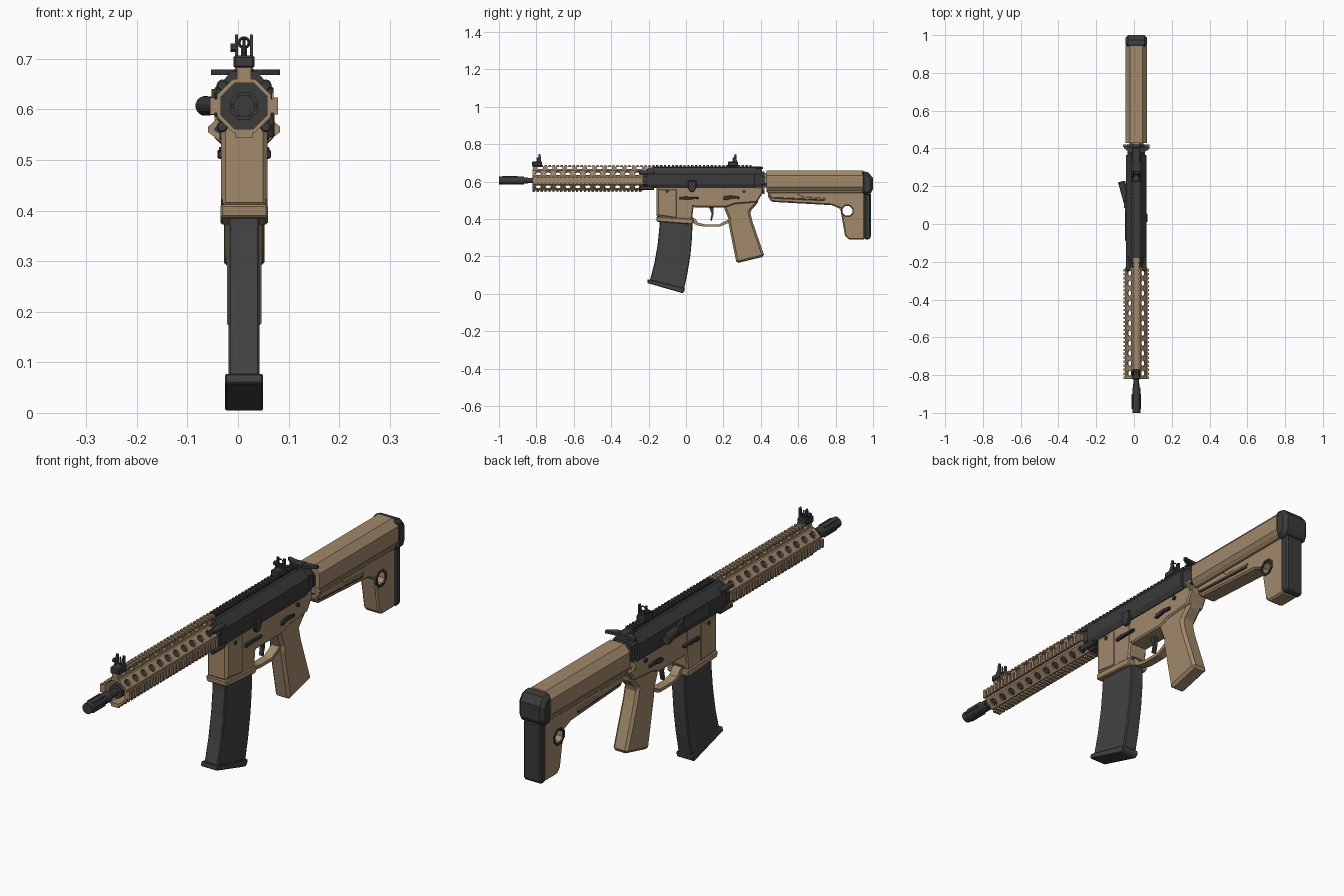
import bpy, bmesh, math
from mathutils import Matrix, Vector

if "Cube" in bpy.data.objects:
    bpy.data.objects.remove(bpy.data.objects["Cube"])

AX, AZ = 0.012, 0.607          # bore axis


def material(name, col):
    m = bpy.data.materials.new(name)
    m.diffuse_color = (*col, 1)
    m.use_nodes = True
    m.node_tree.nodes["Principled BSDF"].inputs["Base Color"].default_value = m.diffuse_color
    return m


TAN = material("tan", (0.36, 0.25, 0.145))
DARK = material("dark grey", (0.043, 0.043, 0.045))
MAG = material("polymer grey", (0.056, 0.056, 0.056))


def finish(name, bm, mat, bev=0):
    bmesh.ops.recalc_face_normals(bm, faces=bm.faces)
    me = bpy.data.meshes.new(name)
    bm.to_mesh(me)
    bm.free()
    me.materials.append(mat)
    o = bpy.data.objects.new(name, me)
    bpy.context.collection.objects.link(o)
    if bev:
        b = o.modifiers.new("chamfer", 'BEVEL')
        b.width, b.segments, b.limit_method, b.angle_limit = bev, 1, 'ANGLE', math.radians(40)
    return o


def extrude(name, pts, vec, mat, bev=0):
    bm = bmesh.new()
    f = bm.faces.new([bm.verts.new(p) for p in pts])
    r = bmesh.ops.extrude_face_region(bm, geom=[f])
    bmesh.ops.translate(bm, vec=vec, verts=[v for v in r['geom'] if isinstance(v, bmesh.types.BMVert)])
    return finish(name, bm, mat, bev)


def side(name, pts, hw, mat, bev=0, x=AX):          # (y, z) profile across x
    return extrude(name, [(x - hw, y, z) for y, z in pts], (2 * hw, 0, 0), mat, bev)


def section(name, half, y0, y1, mat, bev=0):        # mirrored (x, z) half section along y
    pts = half + [(-x, z) for x, z in reversed(half)]
    return extrude(name, [(AX + x, y0, z) for x, z in pts], (0, y1 - y0, 0), mat, bev)


def add_cyl(bm, p0, p1, r0, r1, n):
    d = Vector(p1) - Vector(p0)
    m = Matrix.Translation((Vector(p0) + Vector(p1)) / 2) @ d.to_track_quat('Z', 'Y').to_matrix().to_4x4()
    bmesh.ops.create_cone(bm, cap_ends=True, segments=n, radius1=r0, radius2=r1, depth=d.length,
                          matrix=m @ Matrix.Rotation(math.pi / n, 4, 'Z'))


def cyl(name, p0, p1, r0, r1, mat, n=8, bev=0):
    bm = bmesh.new()
    add_cyl(bm, p0, p1, r0, r1, n)
    return finish(name, bm, mat, bev)


def barrel(name, y0, y1, r, mat, n=8):
    return cyl(name, (AX, y0, AZ), (AX, y1, AZ), r, r, mat, n)


def add_box(bm, lo, hi, mat4=Matrix()):
    c, s = (Vector(lo) + Vector(hi)) / 2, Vector(hi) - Vector(lo)
    bmesh.ops.create_cube(bm, size=1, matrix=mat4 @ Matrix.Translation(c) @ Matrix.Diagonal((*s, 1)))


def box(name, lo, hi, mat, bev=0):
    bm = bmesh.new()
    add_box(bm, lo, hi)
    return finish(name, bm, mat, bev)


def cut(o, bm):
    c = finish("cutter", bm, TAN)
    c.hide_render = True
    b = o.modifiers.new("holes", 'BOOLEAN')
    b.operation, b.solver, b.object = 'DIFFERENCE', 'EXACT', c
    me = bpy.data.meshes.new_from_object(o.evaluated_get(bpy.context.evaluated_depsgraph_get()))
    o.modifiers.clear()
    o.data = me
    bpy.data.objects.remove(c)


def rail(name, r0, r1, ang, y0, y1, mat, hw=0.017):  # toothed accessory rail
    bm = bmesh.new()
    T = Matrix.Translation((AX, 0, AZ)) @ Matrix.Rotation(ang, 4, 'Y')
    mid = r1 - 0.007
    add_box(bm, (-hw * .8, y0, r0), (hw * .8, y1, mid), T)
    n = round((y1 - y0) / 0.021)
    for i in range(n):
        y = y0 + (y1 - y0) * i / n
        add_box(bm, (-hw, y, mid - 0.002), (hw, y + 0.012, r1), T)
    return finish(name, bm, mat)


# Muzzle and barrel
barrel("flash_hider", -1.0, -0.865, 0.022, DARK, 12)
barrel("flash_hider_collar", -0.87, -0.845, 0.017, DARK, 12)
barrel("barrel", -0.86, -0.2, 0.014, DARK, 12)
bm = bmesh.new()
for i in range(6):
    a = i * math.pi / 3
    p = Vector((AX + 0.022 * math.cos(a), 0, AZ + 0.022 * math.sin(a)))
    add_box(bm, p + Vector((-.003, -.98, -.003)), p + Vector((.003, -.90, .003)))
finish("flash_hider_ribs", bm, MAG)
barrel("barrel_sleeve", -0.815, -0.2, 0.03, DARK)

# Octagonal handguard shell with holes on the diagonal faces
guard = barrel("handguard", -0.82, -0.23, 0.0575, TAN)
bm = bmesh.new()
add_cyl(bm, (AX, -0.9, AZ), (AX, -0.1, AZ), 0.049, 0.049, 8)
cut(guard, bm)
bm = bmesh.new()
for sx in (-1, 1):
    for sz in (-1, 1):
        d = Vector((sx, 0, sz)).normalized()
        for i in range(11):
            c = Vector((AX, -0.79 + 0.053 * i, AZ))
            add_cyl(bm, c + d * 0.036, c + d * 0.075, 0.0155, 0.0155, 8)
cut(guard, bm)
for nm, a, r in (("right", math.pi / 2, .067), ("left", -math.pi / 2, .067), ("bottom", math.pi, .062)):
    rail(nm + "_rail", 0.05, r, a, -0.82, -0.23, TAN)
rail("handguard_top_rail", 0.071, 0.082, 0, -0.82, -0.18, TAN)
bm = bmesh.new()
for i in range(12):                                 # posts leave windows under the top rail
    y = -0.8165 + 0.053 * i
    add_box(bm, (AX - .014, y - .012 + .01, AZ + .05), (AX + .014, y + .022, AZ + .073))
add_box(bm, (AX - .014, -.82, AZ + .05), (AX + .014, -.2, AZ + .06))
finish("top_rail_posts", bm, TAN)

# Nut and clamp bolts behind the handguard
barrel("barrel_nut", -0.232, -0.19, 0.055, DARK)
for sx in (-1, 1):
    for z in (0.648, 0.566):
        cyl("clamp_bolt", (AX + sx * .043, -.25, z), (AX + sx * .043, -.17, z), .012, .012, DARK, 8, .003)

# Upper receiver
section("upper_receiver", [(.045, .565), (.055, .585), (.055, .64), (.025, .676)], -0.205, 0.365, DARK)
section("upper_receiver_rear", [(.04, .57), (.046, .59), (.046, .64), (.022, .672)], 0.36, 0.405, DARK)
rail("receiver_rail", 0.06, 0.082, 0, -0.18, 0.36, DARK)
box("ejection_cover", (AX - .059, -.09, .585), (AX - .05, .085, .635), MAG, .003)
side("shell_deflector", [(.085, .59), (.085, .64), (.13, .62), (.13, .59)], .008, DARK, 0, AX - .056)
cyl("forward_assist", (-.035, .10, AZ), (-.066, .225, AZ), .017, .021, DARK, 8, .004)

# Charging handle
box("charging_handle", (AX - .02, .33, .664), (AX + .02, .405, .682), DARK, .004)
extrude("charging_handle_wings", [(-.053, .402, .668), (-.02, .375, .668), (.045, .375, .668),
        (.083, .398, .668), (.083, .410, .668), (.04, .405, .668), (-.015, .405, .668), (-.053, .412, .668)],
        (0, 0, .011), DARK)

# Lower receiver, magazine well and lip
side("magazine_well", [(-.157, .572), (-.157, .41), (.03, .38), (.04, .465), (.04, .572)], .043, TAN, .006)
side("magazine_well_front_panel", [(-.15, .56), (-.15, .42), (-.05, .405), (-.05, .56)], .046, TAN, .004)
side("magazine_well_lip", [(-.159, .412), (-.157, .386), (.03, .372), (.04, .382), (.038, .402)], .047, TAN, .004)
side("lower_receiver", [(.02, .572), (.02, .48), (.045, .463), (.215, .463), (.26, .48), (.38, .49),
                        (.41, .54), (.41, .572)], .041, TAN, .006)
side("grip", [(.205, .50), (.205, .455), (.228, .40), (.228, .375), (.27, .163), (.42, .20), (.355, .388),
              (.342, .44), (.383, .485), (.395, .55), (.3, .56)], .034, TAN, .011)
side("trigger_guard", [(.025, .385), (.06, .366), (.1, .359), (.18, .359), (.24, .385), (.24, .405), (.178, .372),
                       (.1, .372), (.065, .38), (.05, .40), (.03, .41)], .018, TAN)
side("trigger", [(.12, .47), (.145, .47), (.148, .43), (.138, .39), (.13, .395), (.137, .43)], .008, DARK)

# Controls on the lower receiver
for sx in (-1, 1):
    x = AX + sx * .042
    side("selector", [(.195, .508), (.21, .502), (.25, .51), (.285, .508), (.285, .52), (.24, .526), (.205, .522)],
         .008, DARK, .002, x)
    side("magazine_release", [(-.035, .503), (.065, .507), (.07, .516), (-.005, .52), (-.035, .518)],
         .008, DARK, .002, AX + sx * .045)
    for y, z in ((.31, .548), (-.1, .548)):
        cyl("pin", (x, y, z), (x + sx * .007, y, z), .009, .009, DARK)
side("bolt_catch", [(.01, .605), (.055, .605), (.055, .57), (.042, .545), (.022, .545), (.01, .57)],
     .008, DARK, .003, AX + .052)

# Curved magazine
side("magazine", [(-.14, .45), (-.142, .36), (-.152, .26), (-.17, .16), (-.195, .065), (-.012, .02), (.008, .11),
                  (.024, .21), (.033, .31), (.035, .45)], .031, MAG, .004)
side("magazine_base", [(-.205, .078), (-.207, .058), (-.02, .004), (-.008, .012), (-.006, .03)], .0375, MAG, .003)

# Buffer tube, end plate and sling wings
barrel("buffer_tube", 0.39, 0.5, 0.042, TAN)
barrel("tube_ring", 0.405, 0.42, 0.052, DARK)
for sx in (-1, 1):
    extrude("sling_wing", [(AX + sx * x, .408, z) for x, z in
            ((.04, .58), (.055, .58), (.071, .566), (.071, .555), (.045, .535), (.035, .545), (.06, .56), (.052, .568))],
            (0, .012, 0), TAN)

# Stock
section("stock_tube", [(.04, .545), (.058, .57), (.058, .632), (.032, .66)], 0.43, 0.945, TAN)
butt = side("stock_body", [(.435, .56), (.44, .516), (.457, .492), (.78, .474), (.825, .455), (.85, .31), (.87, .29),
                           (.957, .29), (.957, .56)], .036, TAN, .007)
bm = bmesh.new()
add_cyl(bm, (-.2, .863, .444), (.2, .863, .444), .029, .029, 8)
cut(butt, bm)
for sx in (-1, 1):
    x = AX + sx * .036
    ring = cyl("hole_rim", (x - .004, .863, .444), (x + .004, .863, .444), .036, .036, DARK)
    bm = bmesh.new()
    add_cyl(bm, (-.2, .863, .444), (.2, .863, .444), .028, .028, 8)
    cut(ring, bm)
    side("stock_rib", [(.45, .535), (.45, .515), (.74, .502), (.75, .512), (.62, .52), (.6, .535)], .006, TAN, .002, x)
    side("stock_groove", [(.46, .515), (.46, .508), (.74, .495), (.74, .502)], .004, DARK, 0, x)
side("stock_skirt", [(.435, .555), (.435, .538), (.945, .538), (.945, .555)], .046, TAN, .004)

# Butt pad
side("butt_cap", [(.935, .66), (.975, .65), (1.0, .62), (1.0, .56), (.985, .53), (.94, .53)], .058, DARK, .014)
side("butt_pad", [(.955, .54), (.988, .54), (.988, .30), (.978, .29), (.955, .29)], .04, DARK, .007)

# Folding sights
for nm, y in (("front", -.795), ("rear", .252)):
    box(nm + "_sight_base", (AX - .021, y - .028, .682), (AX + .021, y + .026, .707), DARK, .004)
    for sx in (-1, 1):
        side(nm + "_sight_ear", [(y - .012, .70), (y + .02, .70), (y + .018, .745), (y + .008, .748), (y + .003, .72)],
             .003, DARK, 0, AX + sx * .015)
    cyl(nm + "_sight_knob", (AX - .027, y + .005, .722), (AX - .015, y + .005, .722), .009, .009, DARK)
cyl("front_sight_post", (AX, -.783, .70), (AX, -.783, .738), .004, .003, DARK, 6)
box("rear_sight_stem", (AX - .006, .258, .70), (AX + .006, .266, .724), DARK)
bpy.ops.mesh.primitive_torus_add(location=(AX, .262, .732), rotation=(math.pi / 2, 0, 0), major_radius=.01,
                                 minor_radius=.003, major_segments=10, minor_segments=4)
bpy.context.object.name = "rear_sight_ring"
bpy.context.object.data.materials.append(DARK)
